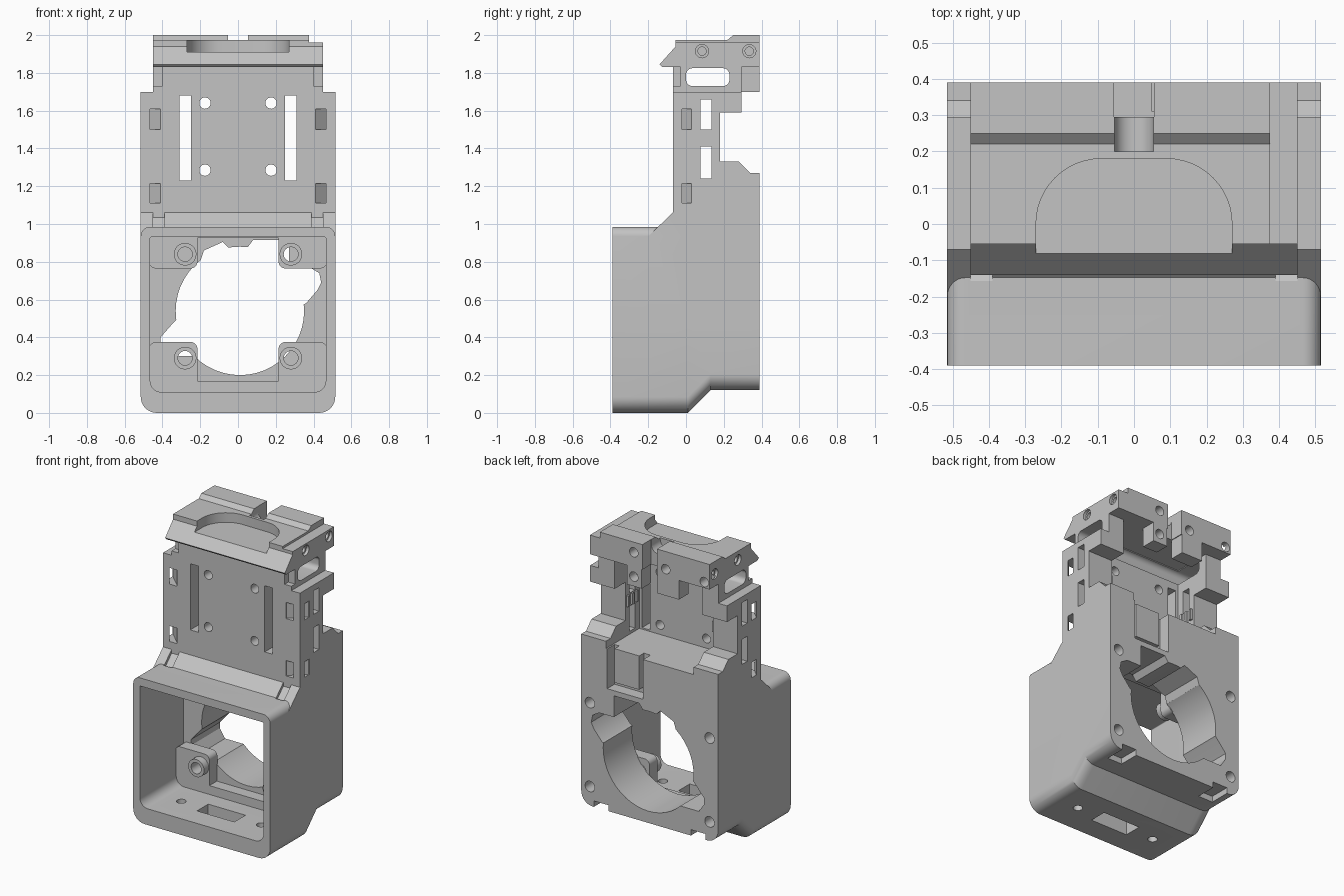
import bpy, bmesh
from math import sin, cos, pi

old = bpy.data.objects.get("Cube")
if old:
    bpy.data.objects.remove(old, do_unlink=True)

grey = bpy.data.materials.new("plain grey")
grey.use_nodes = True
colour = (0.55, 0.55, 0.55, 1)
grey.diffuse_color = colour
grey.node_tree.nodes["Principled BSDF"].inputs["Base Color"].default_value = colour
parts = []


def loft(name, rings, keep=True):
    """Solid through matching rings of points."""
    bm = bmesh.new()
    rows = [[bm.verts.new(p) for p in ring] for ring in rings]
    bm.faces.new(rows[0])
    bm.faces.new(rows[-1])
    n = len(rows[0])
    for lo, hi in zip(rows, rows[1:]):
        for i in range(n):
            j = (i + 1) % n
            bm.faces.new((lo[i], lo[j], hi[j], hi[i]))
    bmesh.ops.recalc_face_normals(bm, faces=bm.faces)
    mesh = bpy.data.meshes.new(name)
    bm.to_mesh(mesh)
    bm.free()
    mesh.materials.append(grey)
    obj = bpy.data.objects.new(name, mesh)
    bpy.context.collection.objects.link(obj)
    if keep:
        parts.append(obj)
    return obj


def prism(name, pts, axis, a, b, keep=True):
    place = {"x": lambda p, t: (t, p[0], p[1]),
             "y": lambda p, t: (p[0], t, p[1]),
             "z": lambda p, t: (p[0], p[1], t)}[axis]
    return loft(name, [[place(p, t) for p in pts] for t in (a, b)], keep)


def box(name, x0, x1, y0, y1, z0, z1, keep=True):
    return prism(name, [(x0, y0), (x1, y0), (x1, y1), (x0, y1)], "z", z0, z1, keep)


def arc(cx, cy, r, start=0, end=2 * pi, n=24):
    return [(cx + r * cos(start + (end - start) * i / n),
             cy + r * sin(start + (end - start) * i / n)) for i in range(n)]


def rounded(x0, x1, z0, z1, low, high):
    """Rounded rectangle with separate lower and upper corner radii."""
    corners = [(x1 - high, z1 - high, high), (x0 + high, z1 - high, high),
               (x0 + low, z0 + low, low), (x1 - low, z0 + low, low)]
    pts = []
    for k, (x, z, r) in enumerate(corners):
        pts += arc(x, z, r, k * pi / 2, (k + 1) * pi / 2, 8)
        pts.append((x + r * cos((k + 1) * pi / 2), z + r * sin((k + 1) * pi / 2)))
    return pts


def combine(tool, operation, *targets):
    tool.hide_render = True
    for t in targets:
        mod = t.modifiers.new("combine", 'BOOLEAN')
        mod.operation, mod.solver, mod.object = operation, 'EXACT', tool
        bpy.context.view_layer.objects.active = t
        bpy.ops.object.modifier_apply(modifier=mod.name)
    bpy.data.objects.remove(tool, do_unlink=True)


def cut_box(targets, *size):
    combine(box("cutter", *size, keep=False), 'DIFFERENCE', *targets)


def cut_prism(targets, pts, axis, a, b):
    combine(prism("cutter", pts, axis, a, b, keep=False), 'DIFFERENCE', *targets)


# Lower housing: rounded section whose floor steps up at the rear
body = loft("main_body", [[(x, y, z) for x, z in rounded(-.515, .515, z0, .985, .085, .05)]
                          for y, z0 in ((-.39, 0), (.01, 0), (.13, .12), (.39, .12))])
# Upper frame, joined to the housing
outline = [(-.2, .5), (.39, .5), (.39, 1.27), (.34, 1.27), (.28, 1.33), (.18, 1.33),
           (.18, 1.59), (.295, 1.59), (.295, 1.7), (-.07, 1.7), (-.07, 1.06), (-.2, .935)]
combine(prism("upper_frame", outline, "x", -.515, .515, keep=False), 'UNION', body)
neck = box("neck", -.45, .45, -.07, .295, 1.7, 1.83)

# Front chamber, with a step at the back of its floor
cut_prism([body], rounded(-.465, .465, .11, .93, .06, .005), "y", -.5, 0)
cut_prism([body], rounded(-.465, .465, .17, .925, .03, .005), "y", -.05, .08)

# Round rear opening with side lobes and upper relief
cut_prism([body], arc(.01, .54, .34, n=48), "y", .05, .5)
cut_prism([body], [(.1, .8), (.22, .77), (.38, .77), (.43, .74), (.44, .69), (.42, .65),
                   (.36, .58), (.2, .5)], "y", .05, .5)
cut_prism([body], [(-.2, .6), (-.32, .5), (-.34, .48), (-.41, .4), (-.41, .36),
                   (-.37, .3), (-.2, .3)], "y", .05, .5)
cut_prism([body], [(-.2, .8), (-.18, .86), (-.08, .905), (-.05, .875), (.05, .875),
                   (.08, .915), (.27, .915), (.27, .7), (-.2, .7)], "y", .05, .5)

# Rear channel with its insert
cut_box([body], .05, .32, .31, .5, .95, 1.3)
box("channel_insert", .1, .285, .29, .36, .99, 1.22)

# Open back of the upper frame and slots through its sides
cut_box([body, neck], -.33, .33, .03, .5, 1.22, 1.9)
for z0, z1 in ((1.5, 1.66), (1.24, 1.41)):
    cut_box([body], -.6, .6, .077, .135, z0, z1)
cut_prism([neck], rounded(0, .23, 1.73, 1.825, .035, .035), "x", -.6, .6)

for s in (-1, 1):
    def span(a, b):
        return sorted((s * a, s * b))

    # Front plate slots and screw holes
    cut_box([body], *span(.25, .31), -.2, .2, 1.23, 1.68)
    for z in (1.285, 1.64):
        cut_prism([body], arc(s * .175, z, .03), "y", -.2, .2)
    # Slanted strap passages around the front corners
    strap = [(.41, -.2), (.465, -.2), (.465, -.07), (.515, -.02), (.6, -.02),
             (.6, .03), (.51, .03), (.41, -.065)]
    for z0, z1 in ((1.5, 1.61), (1.11, 1.215)):
        cut_prism([body], [(s * x, y) for x, y in strap], "z", z0, z1)
    # Grooves beside the front ledge and neck
    cut_prism([body], [(-.18, 1.0), (-.135, .97), (-.07, 1.035), (-.07, 1.1)],
              "x", *span(.39, .45))
    cut_box([neck], *span(.4, .5), -.1, -.03, 1.73, 1.9)
    # Floor holes, rear holes and underside nut pockets
    cut_prism([body], arc(s * .3, -.18, .03), "z", -.1, .2)
    for z in (.25, .82):
        cut_prism([body], arc(s * .45, z, .036), "y", .28, .5)
    cut_box([body], *span(.31, .42), .25, .5, .05, .16)

    # Inner mounting pads with ringed bosses
    for z, z0, z1, low, high in ((.84, .765, .928, .035, .003), (.29, .165, .375, .003, .035)):
        x0, x1 = span(.215, .47)
        pad = prism("mounting_pad", rounded(x0, x1, z0, z1, low, high), "y", 0, .085)
        boss = prism("mounting_boss", arc(s * .28, z, .06), "y", -.05, .02)
        cut_prism([pad, boss], arc(s * .28, z, .038), "y", -.1, .2)

    # Ribs inside the upper frame
    for i in range(3):
        y = .06 + i * .045
        box("inner_rib", *span(.315, .335), y, y + .018, 1.42, 1.495)

cut_box([body], -.14, .14, -.24, -.12, -.1, .2)

# Top cap: wedge-lipped outline
cap_outline = [(-.125, 1.83), (-.14, 1.845), (-.055, 1.94), (-.055, 1.975), (.22, 1.975),
               (.25, 2), (.39, 2), (.39, 1.83)]
cap = prism("top_cap", cap_outline, "x", -.45, .45)
cut_box([cap], .375, .6, -.2, .5, 1.96, 2.1)
dome = [(-.27, -.2), (.27, -.2)] + arc(.09, 0, .18, 0, pi / 2, 12) + \
       arc(-.09, 0, .18, pi / 2, pi, 12) + [(-.27, 0)]
cut_prism([cap], dome, "z", 1.91, 2.1)

# Rear notch of the cap, leading into a round-bottomed trough
cut_box([cap], -.055, .055, .295, .5, 1.7, 2.1)
cut_prism([cap], rounded(-.054, .054, 1.915, 2.1, .05, .005), "y", .2, .35)

# Hanging rear blocks
left_block = box("left_rear_block", .06, .17, .29, .39, 1.7, 1.83)
box("right_rear_block", -.22, -.06, .29, .39, 1.7, 1.83)

# Cap screw holes on the sides and back
for s in (-1, 1):
    for y in (.085, .335):
        for r, depth in ((.035, .43), (.022, .36)):
            a, b = sorted((s * depth, s * .6))
            cut_prism([cap], arc(y, 1.915, r), "x", a, b)
for x, z in ((.12, 1.93), (-.12, 1.88), (-.41, 1.87)):
    cut_prism([cap], arc(x, z, .032), "y", .3, .5)
cut_prism([left_block], arc(.12, 1.765, .032), "y", .32, .5)

# Crisp edges with smooth curved walls
bpy.ops.object.select_all(action='DESELECT')
for obj in parts:
    obj.select_set(True)
bpy.context.view_layer.objects.active = body
bpy.ops.object.shade_smooth_by_angle()
